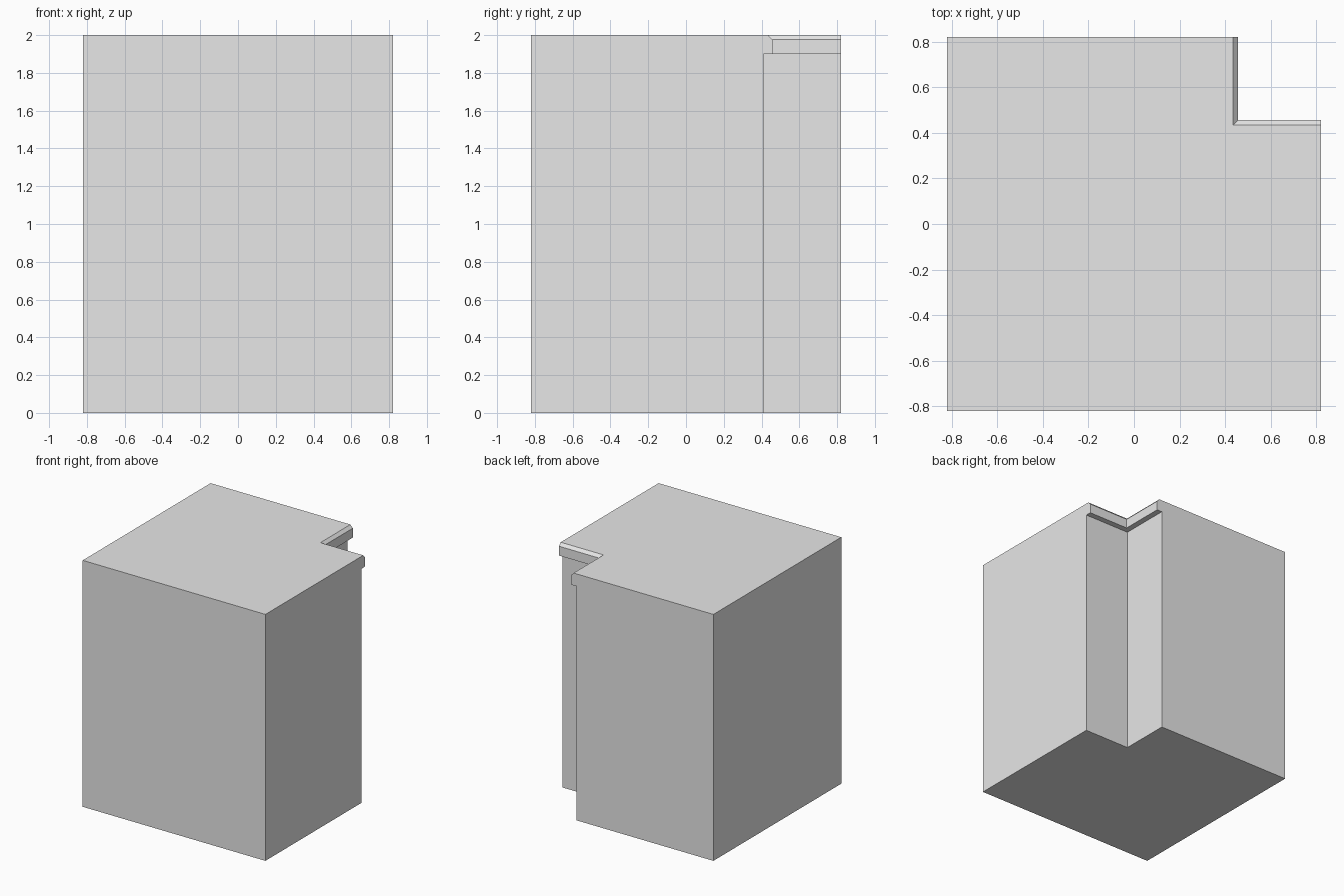
import bpy
import bmesh

cube = bpy.data.objects.get("Cube")
if cube:
    bpy.data.objects.remove(cube, do_unlink=True)

HALF = 0.82

grey = bpy.data.materials.new("light_grey")
grey.use_nodes = True
colour = (0.8, 0.8, 0.8, 1)
grey.diffuse_color = colour
grey.node_tree.nodes["Principled BSDF"].inputs["Base Color"].default_value = colour


def corner_outline(bm, inner, z):
    """Square outline with its back left corner notched in to inner."""
    h = HALF
    points = [(-h, -h), (h, -h), (h, inner), (inner, inner), (inner, h), (-h, h)]
    return [bm.verts.new((x, y, z)) for x, y in points]


# Notched cabinet body, with an overhanging chamfered worktop lip in the notch
sections = [(0.41, 0), (0.41, 1.9), (0.457, 1.9), (0.457, 1.976), (0.435, 2)]
bm = bmesh.new()
loops = [corner_outline(bm, inner, z) for inner, z in sections]
bm.faces.new(loops[0][::-1])
bm.faces.new(loops[-1])
for low, high in zip(loops, loops[1:]):
    for i in range(len(low)):
        j = (i + 1) % len(low)
        # Points shared by the flat outer walls collapse in the merge below
        bm.faces.new((low[i], low[j], high[j], high[i]))
bmesh.ops.remove_doubles(bm, verts=bm.verts, dist=0.0001)
bmesh.ops.recalc_face_normals(bm, faces=bm.faces)

mesh = bpy.data.meshes.new("corner_cabinet")
bm.to_mesh(mesh)
bm.free()
mesh.materials.append(grey)
cabinet = bpy.data.objects.new("corner_cabinet", mesh)
bpy.context.collection.objects.link(cabinet)
